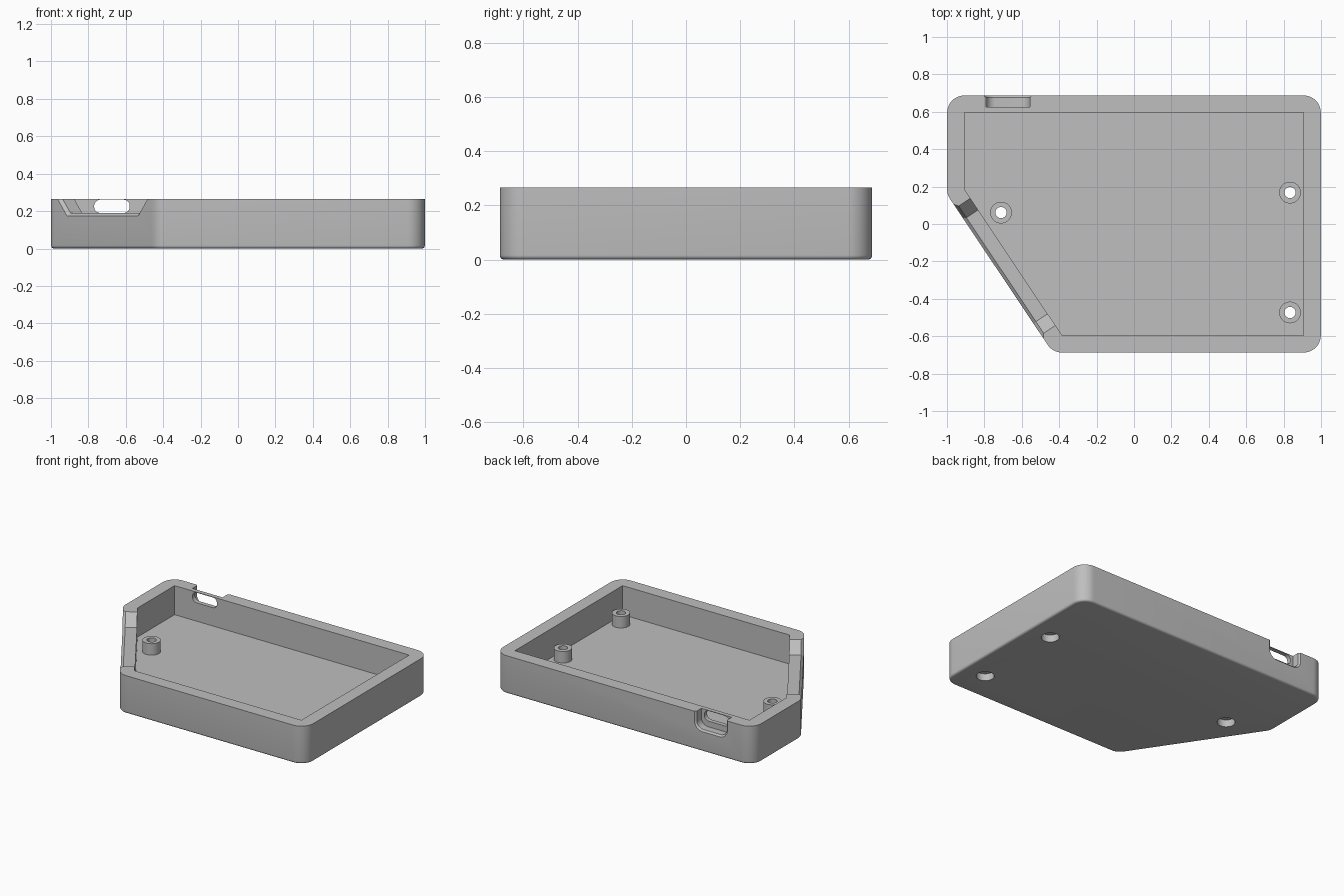
import bpy, bmesh, math
from mathutils import Vector

cube = bpy.data.objects.get("Cube")
if cube:
    bpy.data.objects.remove(cube, do_unlink=True)

HEIGHT, FLOOR, WALL, FILLET = 0.265, 0.062, 0.092, 0.016
# Cavity outline, counter-clockwise
CAVITY = [Vector(p) for p in ((-0.907, 0.595), (-0.907, 0.185), (-0.385, -0.595),
                              (0.907, -0.595), (0.907, 0.595))]
POSTS = ((-0.711, 0.061), (0.834, 0.168), (0.834, -0.473))

grey = bpy.data.materials.new("plain_grey")
grey.use_nodes = True
colour = (0.52, 0.52, 0.52, 1)
grey.diffuse_color = colour
grey.node_tree.nodes["Principled BSDF"].inputs["Base Color"].default_value = colour


def loft(name, sections):
    """Closed solid through matching rings of points."""
    bm = bmesh.new()
    rings = [[bm.verts.new(p) for p in s] for s in sections]
    n = len(rings[0])
    for a, b in zip(rings, rings[1:]):
        for i in range(n):
            j = (i + 1) % n
            bm.faces.new((a[i], a[j], b[j], b[i]))
    bm.faces.new(rings[0])
    bm.faces.new(rings[-1])
    bmesh.ops.recalc_face_normals(bm, faces=bm.faces)
    mesh = bpy.data.meshes.new(name)
    bm.to_mesh(mesh)
    bm.free()
    mesh.materials.append(grey)
    obj = bpy.data.objects.new(name, mesh)
    bpy.context.collection.objects.link(obj)
    return obj


def combine(target, tool, operation="DIFFERENCE"):
    """Apply a boolean and discard the tool."""
    mod = target.modifiers.new("cut", "BOOLEAN")
    mod.operation, mod.solver, mod.object = operation, "EXACT", tool
    graph = bpy.context.evaluated_depsgraph_get()
    mesh = bpy.data.meshes.new_from_object(target.evaluated_get(graph))
    target.modifiers.clear()
    target.data = mesh
    bpy.data.objects.remove(tool, do_unlink=True)


def rounded_outline(radius, z, steps=10):
    """Cavity outline grown outwards with round corners."""
    points = []
    for i, p in enumerate(CAVITY):
        d_in, d_out = p - CAVITY[i - 1], CAVITY[(i + 1) % len(CAVITY)] - p
        start = math.atan2(-d_in.x, d_in.y)
        turn = -d_in.angle_signed(d_out)
        for k in range(steps + 1):
            a = start + turn * k / steps
            points.append((p.x + radius * math.cos(a), p.y + radius * math.sin(a), z))
    return points


def disc(x, y, r, z, n=32):
    return [(x + r * math.cos(math.tau * k / n), y + r * math.sin(math.tau * k / n), z)
            for k in range(n)]


def round_rect(y, x, half_w, low, high, r, steps=8):
    """Rounded rectangle in a plane of constant y."""
    points = []
    corners = ((x + half_w - r, high - r), (x - half_w + r, high - r),
               (x - half_w + r, low + r), (x + half_w - r, low + r))
    for q, (cx, cz) in enumerate(corners):
        for k in range(steps + 1):
            a = math.pi / 2 * (q + k / steps)
            points.append((cx + r * math.cos(a), y, cz + r * math.sin(a)))
    return points


# Outer body with a small fillet around the underside
sections = []
for k in range(6):
    a = math.pi / 2 * k / 5
    sections.append(rounded_outline(WALL - FILLET * (1 - math.sin(a)),
                                    FILLET * (1 - math.cos(a))))
sections.append(rounded_outline(WALL, HEIGHT))
tray = loft("case_tray", sections)

# Cavity
combine(tray, loft("cavity", [[(p.x, p.y, z) for p in CAVITY] for z in (FLOOR, 0.4)]))

# Chamfered notch in the slanted wall
origin = CAVITY[1]
along = (CAVITY[2] - origin).normalized()
outward = Vector((along.y, -along.x))


def notch_section(depth, grow):
    low, top = 0.19 - grow, 0.32
    t0, t1 = 0.132 - 0.41 * grow, 0.80 + 0.41 * grow
    run = top - low
    ring = []
    for t, z in ((t0 - run, top), (t0, low), (t1, low), (t1 + run, top)):
        p = origin + along * t + outward * depth
        ring.append((p.x, p.y, z))
    return ring


combine(tray, loft("notch", [notch_section(-0.02, 0), notch_section(0.075, 0),
                             notch_section(WALL + 0.008, 0.025)]))

# Port in the rear wall: open recess with a flared lip, and a closed slot behind it
PORT = -0.674
combine(tray, loft("recess", [round_rect(0.625, PORT, 0.117, 0.15, 0.4, 0.05),
                              round_rect(0.676, PORT, 0.117, 0.15, 0.4, 0.05),
                              round_rect(0.70, PORT, 0.141, 0.126, 0.424, 0.074)]))
combine(tray, loft("slot", [round_rect(y, PORT, 0.095, 0.19, 0.261, 0.033)
                            for y in (0.56, 0.65)]))

# Screw posts with through holes and counterbores underneath
for x, y in POSTS:
    combine(tray, loft("post", [disc(x, y, 0.058, z) for z in (FLOOR - 0.01, 0.142)]), "UNION")
    combine(tray, loft("bore", [disc(x, y, 0.03, z) for z in (-0.1, 0.3)]))
    combine(tray, loft("counterbore", [disc(x, y, 0.057, z) for z in (-0.1, 0.05)]))

# Smooth rounded walls, crisp edges
bpy.ops.object.select_all(action="DESELECT")
tray.select_set(True)
bpy.context.view_layer.objects.active = tray
bpy.ops.object.shade_smooth_by_angle(angle=math.radians(30))
